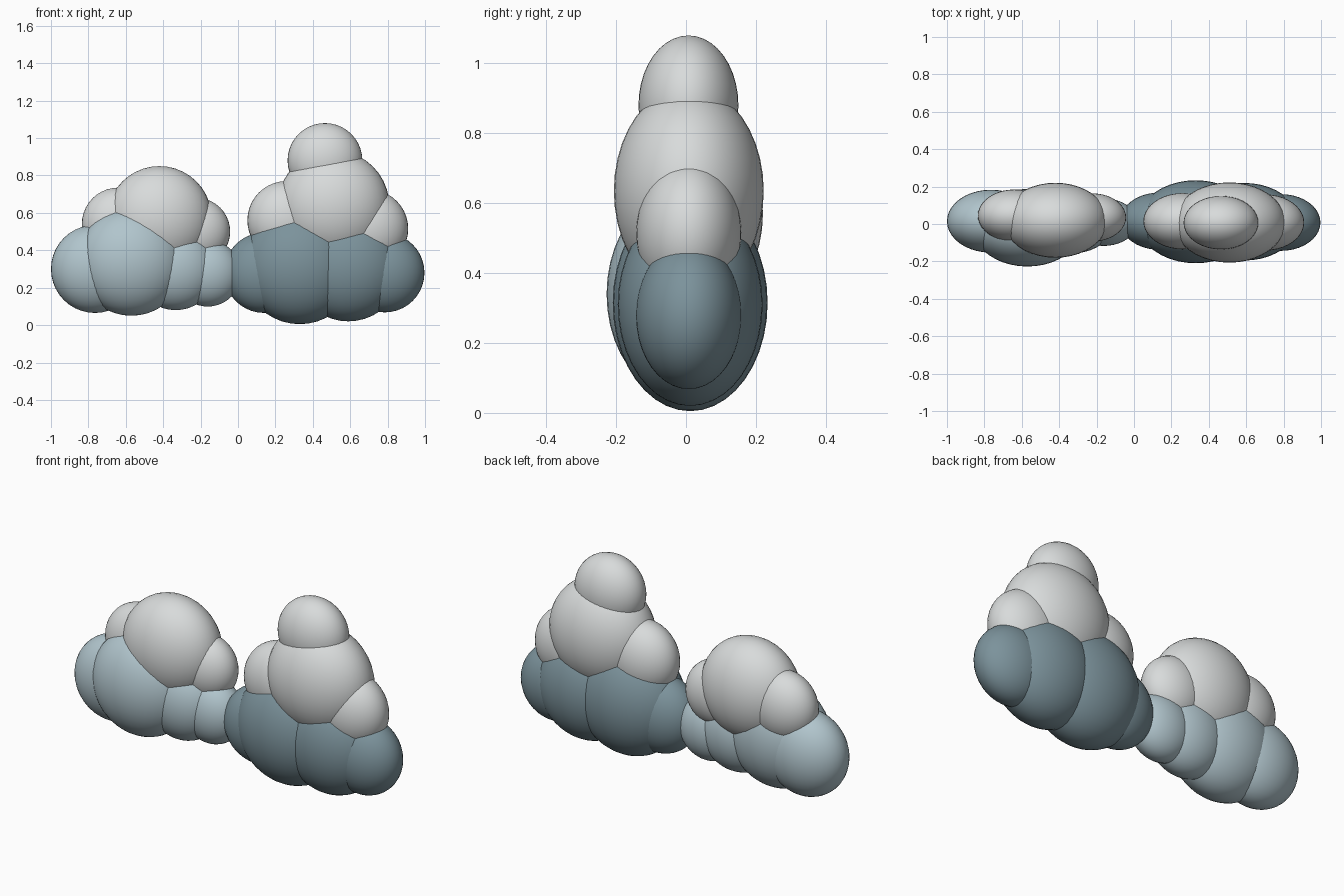
import bpy

cube = bpy.data.objects.get("Cube")
if cube:
    bpy.data.objects.remove(cube, do_unlink=True)

DEPTH = 0.715  # every puff is a ball flattened front to back


def make_material(name, rgb):
    mat = bpy.data.materials.new(name)
    mat.use_nodes = True
    mat.diffuse_color = (*rgb, 1)
    mat.node_tree.nodes["Principled BSDF"].inputs["Base Color"].default_value = (*rgb, 1)
    return mat


def puff(name, x, y, z, radius, mat):
    bpy.ops.mesh.primitive_uv_sphere_add(segments=40, ring_count=20, radius=radius, location=(x, y, z))
    obj = bpy.context.object
    obj.name = name
    obj.scale.y = DEPTH
    bpy.ops.object.transform_apply(location=False, rotation=False, scale=True)
    bpy.ops.object.shade_smooth()
    obj.data.materials.append(mat)


white = make_material("cloud white", (0.69, 0.71, 0.71))
pale_blue = make_material("pale blue grey", (0.44, 0.56, 0.61))
dark_blue = make_material("dark blue grey", (0.20, 0.29, 0.33))

# Small cloud: blue underside, white top
puff("small_cloud_base_outer", -0.765, 0.015, 0.30, 0.235, pale_blue)
puff("small_cloud_base_large", -0.57, -0.02, 0.34, 0.29, pale_blue)
puff("small_cloud_base_middle", -0.333, 0.0, 0.30, 0.22, pale_blue)
puff("small_cloud_base_inner", -0.162, 0.01, 0.277, 0.178, pale_blue)
puff("small_cloud_top_outer", -0.64, 0.045, 0.54, 0.195, white)
puff("small_cloud_top_large", -0.42, 0.02, 0.57, 0.28, white)
puff("small_cloud_top_inner", -0.222, 0.035, 0.50, 0.18, white)

# Large cloud: dark underside, white top
puff("large_cloud_base_inner", 0.14, 0.015, 0.28, 0.215, dark_blue)
puff("large_cloud_base_large", 0.33, 0.012, 0.315, 0.31, dark_blue)
puff("large_cloud_base_middle", 0.59, 0.012, 0.31, 0.29, dark_blue)
puff("large_cloud_base_outer", 0.785, 0.008, 0.28, 0.212, dark_blue)
puff("large_cloud_top_inner", 0.26, 0.015, 0.56, 0.21, white)
puff("large_cloud_top_large", 0.51, 0.008, 0.635, 0.30, white)
puff("large_cloud_top_outer", 0.70, 0.008, 0.515, 0.21, white)
puff("large_cloud_crown", 0.465, 0.007, 0.88, 0.20, white)
